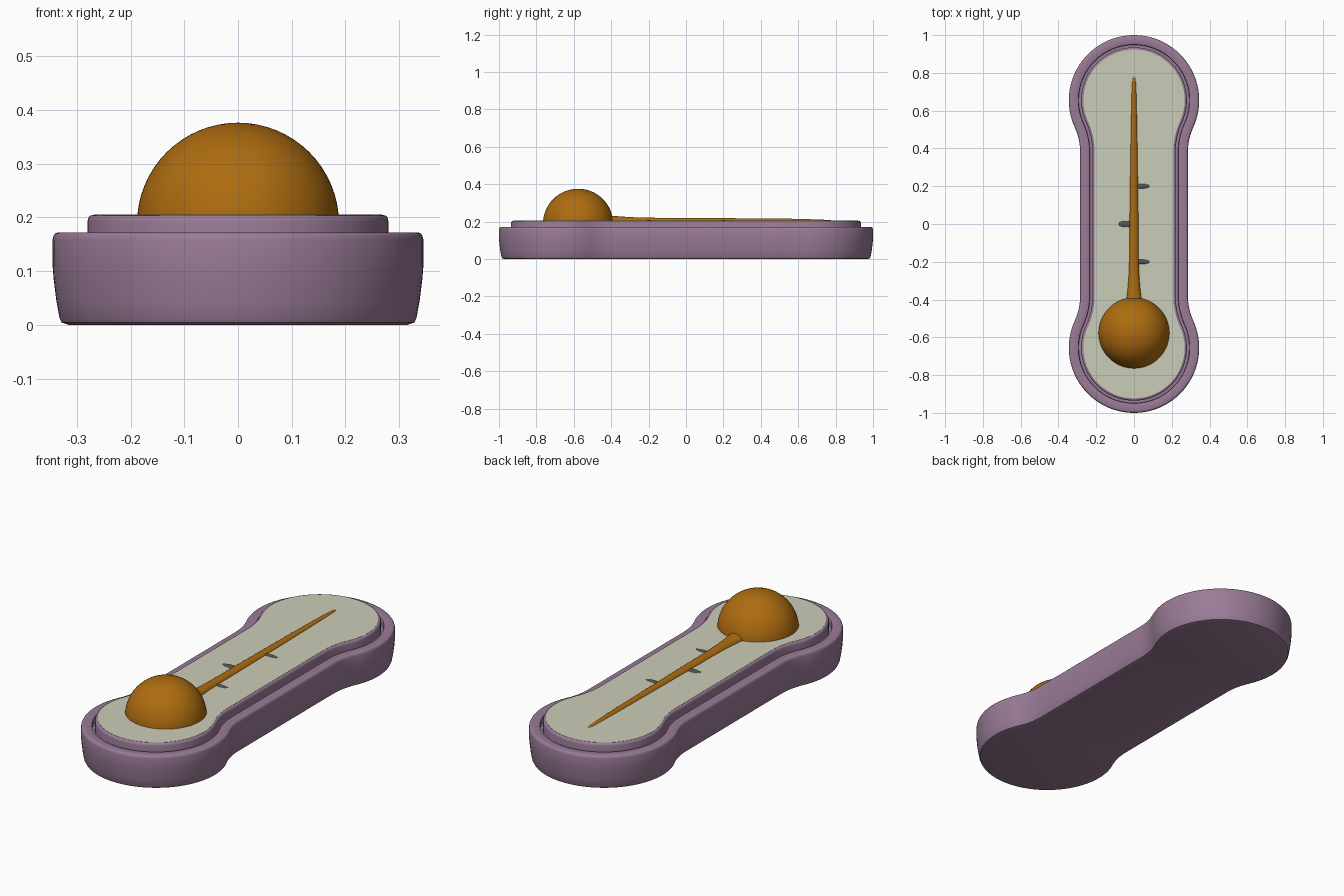
import bpy, bmesh, math
from mathutils import Matrix

if "Cube" in bpy.data.objects:
    bpy.data.objects.remove(bpy.data.objects["Cube"])

END_Y, END_R = 0.655, 0.345      # round ends
WAIST, FILLET = 0.285, 0.315     # half width of the waist, neck fillet radius


def material(name, rgb):
    m = bpy.data.materials.new(name)
    m.diffuse_color = (*rgb, 1)
    m.use_nodes = True
    m.node_tree.nodes["Principled BSDF"].inputs["Base Color"].default_value = m.diffuse_color
    return m


def finish(bm, name, mat, angle=35):
    bmesh.ops.recalc_face_normals(bm, faces=bm.faces)
    me = bpy.data.meshes.new(name)
    bm.to_mesh(me)
    bm.free()
    ob = bpy.data.objects.new(name, me)
    bpy.context.collection.objects.link(ob)
    me.materials.append(mat)
    bpy.ops.object.select_all(action='DESELECT')
    bpy.context.view_layer.objects.active = ob
    ob.select_set(True)
    bpy.ops.object.shade_smooth_by_angle(angle=math.radians(angle))
    return ob


def outline(d):
    """Dumbbell outline, inset by d."""
    fy = END_Y - math.sqrt((END_R + FILLET) ** 2 - (WAIST + FILLET) ** 2)
    a = math.atan2(END_Y - fy, WAIST + FILLET)
    quarter = []
    for i in range(9):           # concave neck
        t = a * i / 8
        quarter.append((WAIST + FILLET - (FILLET + d) * math.cos(t),
                        fy + (FILLET + d) * math.sin(t)))
    for i in range(1, 33):       # round end, up to the centre line
        t = -a + (math.pi / 2 + a) * i / 32
        quarter.append(((END_R - d) * math.cos(t), END_Y + (END_R - d) * math.sin(t)))
    half = quarter + [(-x, y) for x, y in quarter[-2::-1]]
    return half + [(-x, -y) for x, y in half]


def loft(rings, name, mat, angle=35):
    """Skin a list of equal-length point rings and cap both ends."""
    bm = bmesh.new()
    loops = [[bm.verts.new(p) for p in ring] for ring in rings]
    n = len(loops[0])
    for lo, hi in zip(loops, loops[1:]):
        for i in range(n):
            j = (i + 1) % n
            bm.faces.new((lo[i], lo[j], hi[j], hi[i]))
    bm.faces.new(loops[0][::-1])
    bm.faces.new(loops[-1])
    return finish(bm, name, mat, angle)


def slab(profile, name, mat):
    return loft([[(x, y, z) for x, y in outline(d)] for d, z in profile], name, mat)


def ellipsoid(name, mat, centre, size, segs):
    bm = bmesh.new()
    bmesh.ops.create_uvsphere(bm, u_segments=segs, v_segments=segs // 2, radius=1,
                              matrix=Matrix.Translation(centre) @ Matrix.Diagonal((*size, 1)))
    return finish(bm, name, mat)


purple = material("purple", (0.32, 0.20, 0.31))
cream = material("cream", (0.60, 0.61, 0.48))
amber = material("amber", (0.42, 0.15, 0.005))
grey = material("grey", (0.09, 0.09, 0.09))

# Casing: tapered wall, rounded rim, groove, raised inner step
slab([(0.030, 0.0), (0.017, 0.004), (0.013, 0.012), (0.007, 0.045), (0.002, 0.085), (0, 0.11),
      (0, 0.158), (0.002, 0.166), (0.005, 0.170), (0.010, 0.172),
      (0.046, 0.172), (0.050, 0.170), (0.052, 0.165), (0.052, 0.145),
      (0.065, 0.145), (0.065, 0.192), (0.067, 0.200), (0.070, 0.203), (0.076, 0.2045)],
     "casing", purple)

# Face plate set into the step
slab([(0.077, 0.195), (0.077, 0.2055)], "face_plate", cream)

# Bulb
ellipsoid("bulb", amber, (0, -0.577, 0.188), (0.188,) * 3, 64)

# Tapered column: y, half width, top height
stations = [(-0.50, 0.060, 0.245), (-0.44, 0.048, 0.238), (-0.40, 0.041, 0.232),
            (-0.34, 0.034, 0.227), (-0.27, 0.029, 0.223), (-0.18, 0.026, 0.221),
            (0.0, 0.025, 0.220), (0.3, 0.021, 0.218), (0.55, 0.017, 0.216),
            (0.70, 0.014, 0.212), (0.765, 0.012, 0.209), (0.78, 0.007, 0.207)]
loft([[(w * math.cos(math.tau * i / 24), y, 0.198 + (top - 0.198) * math.sin(math.tau * i / 24))
       for i in range(24)] for y, w, top in stations], "column", amber)

# Scale marks
for k, (side, y, w) in enumerate([(1, -0.2, 0.012), (-1, 0.0, 0.017), (1, 0.2, 0.012)]):
    ellipsoid(f"scale_mark_{k + 1}", grey, (side * 0.042, y, 0.204), (0.044, w, 0.006), 24)
